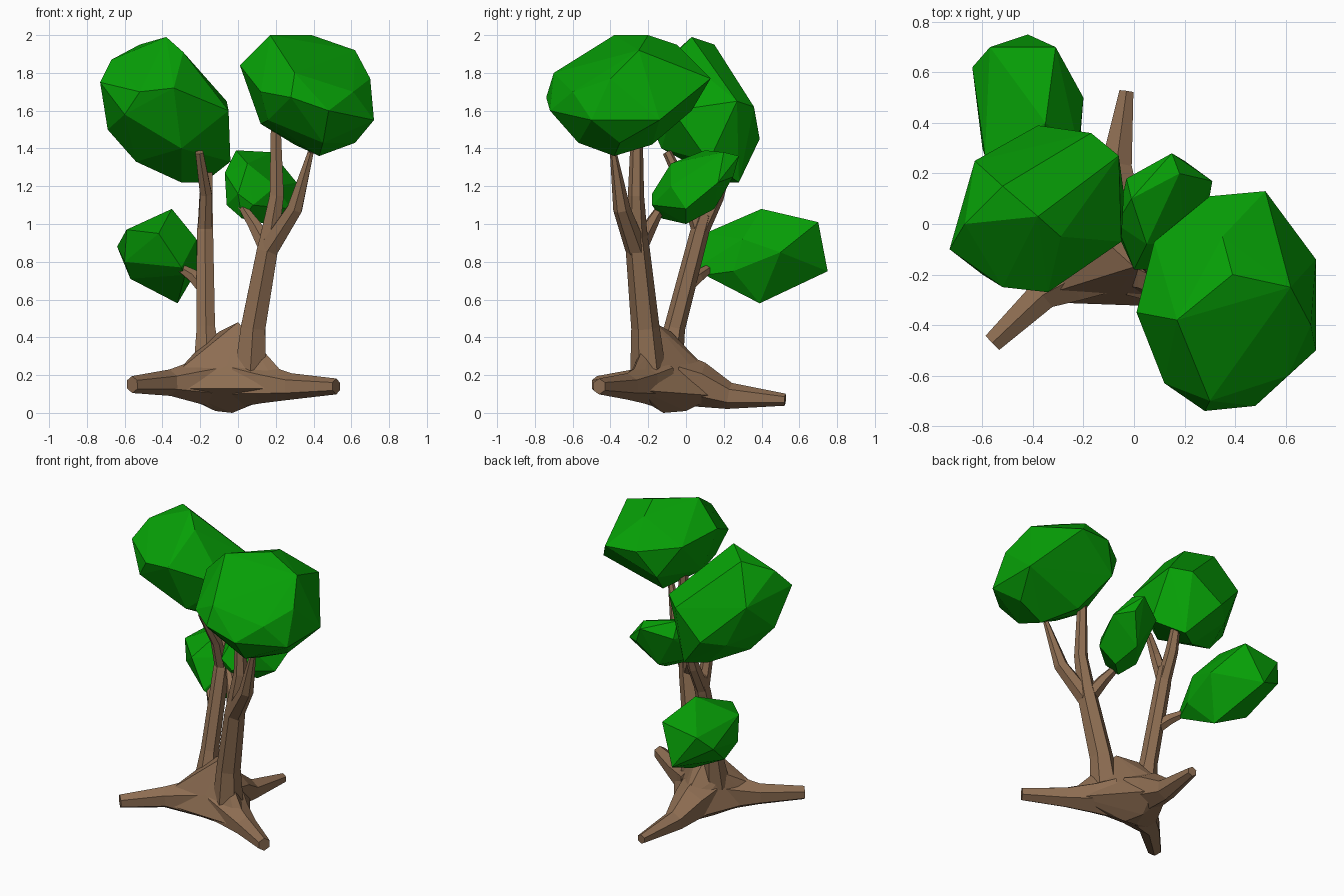
import bpy, bmesh, math
from mathutils import Vector


def material(name, rgb):
    m = bpy.data.materials.new(name)
    m.diffuse_color = (*rgb, 1)
    return m


BARK = material("bark", (0.27, 0.155, 0.085))
LEAF = material("leaf", (0.002, 0.35, 0.002))


def finish(bm, name, mat):
    bmesh.ops.recalc_face_normals(bm, faces=bm.faces)
    me = bpy.data.meshes.new(name)
    bm.to_mesh(me)
    bm.free()
    me.materials.append(mat)
    ob = bpy.data.objects.new(name, me)
    bpy.context.collection.objects.link(ob)
    return ob


def hull(name, points, mat):
    """Faceted lump wrapped around a few corner points."""
    bm = bmesh.new()
    for p in points:
        bm.verts.new(p)
    bmesh.ops.convex_hull(bm, input=bm.verts)
    loose = [v for v in bm.verts if not v.link_faces]
    bmesh.ops.delete(bm, geom=loose, context='VERTS')
    return finish(bm, name, mat)


def limb(name, path, sides=6):
    """Faceted tube through (x, y, z, radius) points."""
    bm = bmesh.new()
    pts = [Vector(p[:3]) for p in path]
    rings = []
    for i, p in enumerate(pts):
        t = (pts[min(i + 1, len(pts) - 1)] - pts[max(i - 1, 0)]).normalized()
        ref = Vector((0, 0, 1)) if abs(t.z) < 0.7 else Vector((0, 1, 0))
        u = t.cross(ref).normalized()
        v = u.cross(t)
        ring = []
        for k in range(sides):
            a = math.tau * (k + 0.5) / sides
            ring.append(bm.verts.new(p + path[i][3] * (u * math.cos(a) + v * math.sin(a))))
        rings.append(ring)
    for a, b in zip(rings, rings[1:]):
        for k in range(sides):
            j = (k + 1) % sides
            bm.faces.new((a[k], a[j], b[j], b[k]))
    bm.faces.new(rings[0])
    bm.faces.new(rings[-1])
    return finish(bm, name, BARK)


# Swollen base webbing the roots and trunks together
hull("trunk_base", [
    (-0.12, -0.12, 0.01), (-0.03, -0.12, 0.0), (-0.07, 0.0, 0.01),     # underside
    (-0.34, -0.31, 0.13), (-0.35, -0.23, 0.12), (-0.32, -0.27, 0.22),   # toward left root
    (0.22, -0.33, 0.13), (0.26, -0.24, 0.12), (0.23, -0.28, 0.22),     # toward right root
    (-0.13, 0.16, 0.09), (-0.02, 0.16, 0.09), (-0.08, 0.14, 0.2),      # toward back root
    (-0.22, -0.1, 0.33), (0.13, -0.2, 0.3), (-0.06, -0.27, 0.25),
    (-0.1, -0.08, 0.43), (0.0, -0.17, 0.48)], BARK)

# Three spreading roots
limb("root_left", [(-0.14, -0.16, 0.17, 0.14), (-0.25, -0.22, 0.165, 0.105),
                   (-0.36, -0.28, 0.16, 0.07), (-0.56, -0.47, 0.15, 0.045)])
limb("root_right", [(0.02, -0.17, 0.17, 0.14), (0.13, -0.23, 0.155, 0.105),
                    (0.28, -0.31, 0.14, 0.07), (0.52, -0.46, 0.14, 0.042)])
limb("root_back", [(-0.08, -0.05, 0.17, 0.15), (-0.08, 0.07, 0.15, 0.12),
                   (-0.07, 0.23, 0.09, 0.07), (-0.03, 0.525, 0.07, 0.032)])

# Left trunk with its forks
limb("trunk_left", [(-0.16, -0.1, 0.25, 0.085), (-0.17, -0.06, 0.45, 0.056),
                    (-0.175, 0.07, 0.95, 0.05), (-0.17, 0.1, 1.05, 0.043)])
limb("branch_left_front", [(-0.175, 0.07, 0.97, 0.042), (-0.17, 0.01, 1.16, 0.036),
                           (-0.205, -0.1, 1.38, 0.024)])
limb("branch_left_back", [(-0.175, 0.07, 0.95, 0.046), (-0.17, 0.16, 1.14, 0.04),
                          (-0.16, 0.22, 1.32, 0.027)])
limb("branch_low", [(-0.18, 0.0, 0.67, 0.045), (-0.23, 0.06, 0.72, 0.038),
                    (-0.31, 0.13, 0.77, 0.022)])

# Right trunk with its forks
limb("trunk_right", [(0.065, -0.2, 0.22, 0.095), (0.08, -0.215, 0.45, 0.075),
                     (0.155, -0.255, 0.86, 0.064), (0.18, -0.265, 1.0, 0.05)])
limb("branch_right_middle", [(0.165, -0.26, 0.92, 0.058), (0.205, -0.265, 1.15, 0.043),
                             (0.2, -0.26, 1.52, 0.03)])
limb("branch_right_outer", [(0.165, -0.265, 0.87, 0.058), (0.3, -0.34, 1.08, 0.046),
                            (0.385, -0.385, 1.38, 0.018)])
limb("branch_right_inner", [(0.15, -0.25, 0.88, 0.05), (0.09, -0.19, 0.99, 0.038),
                            (0.01, -0.12, 1.11, 0.02)])

# Leaf clumps
hull("leaves_upper_left", [
    (-0.73, -0.1, 1.75), (-0.67, 0, 1.87), (-0.52, 0.15, 1.95), (-0.38, 0.03, 1.99),
    (-0.63, 0.25, 1.7), (-0.38, 0.39, 1.45), (-0.17, 0.36, 1.62), (-0.06, 0.27, 1.65),
    (-0.05, -0.07, 1.6), (-0.04, 0.12, 1.33), (-0.18, 0.28, 1.22), (-0.3, 0.2, 1.22),
    (-0.54, 0.08, 1.33), (-0.69, 0.03, 1.5), (-0.34, -0.27, 1.72), (-0.52, -0.25, 1.7),
    (-0.6, -0.2, 1.58), (-0.3, -0.13, 1.4), (-0.29, -0.05, 1.91), (-0.5, 0.28, 1.42)], LEAF)
hull("leaves_upper_right", [
    (0.52, 0.13, 1.77), (0.72, -0.14, 1.55), (0.7, -0.4, 1.77), (0.72, -0.5, 1.55),
    (0.62, -0.25, 1.92), (0.62, -0.35, 1.43), (0.43, -0.38, 1.36), (0.3, -0.18, 1.42),
    (0.12, -0.35, 1.53), (0.01, -0.35, 1.84), (0.08, -0.07, 1.8), (0.2, 0.03, 1.6),
    (0.17, -0.38, 2.0), (0.39, -0.2, 2.0), (0.35, -0.05, 1.95), (0.3, 0.11, 1.78),
    (0.28, -0.74, 1.67), (0.3, -0.7, 1.8), (0.48, -0.72, 1.6), (0.12, -0.63, 1.7),
    (0.45, -0.57, 1.43), (0.61, -0.6, 1.7), (0.16, -0.55, 1.55)], LEAF)
hull("leaves_middle", [
    (-0.07, 0, 1.27), (-0.01, 0.1, 1.39), (0.18, 0.2, 1.38), (0.15, 0.28, 1.36),
    (0.31, 0.17, 1.22), (0.28, 0, 1.08), (0.15, 0, 1.0), (-0.06, -0.05, 1.1),
    (0, -0.18, 1.16), (0.08, -0.18, 1.1), (0.05, -0.08, 1.32), (-0.03, 0.18, 1.3),
    (0.2, 0.25, 1.25), (0.1, 0.15, 1.08), (0.2, -0.08, 1.2), (0.02, -0.13, 1.03)], LEAF)
hull("leaves_low_left", [
    (-0.64, 0.62, 0.88), (-0.57, 0.7, 0.97), (-0.42, 0.75, 0.75), (-0.31, 0.7, 1.01),
    (-0.35, 0.4, 1.08), (-0.2, 0.5, 0.85), (-0.22, 0.3, 0.92), (-0.32, 0.39, 0.58),
    (-0.57, 0.4, 0.71), (-0.59, 0.27, 0.97), (-0.6, 0.3, 0.8), (-0.3, 0.06, 0.77),
    (-0.42, 0.1, 0.95), (-0.28, 0.1, 0.73), (-0.22, 0.25, 0.75)], LEAF)
